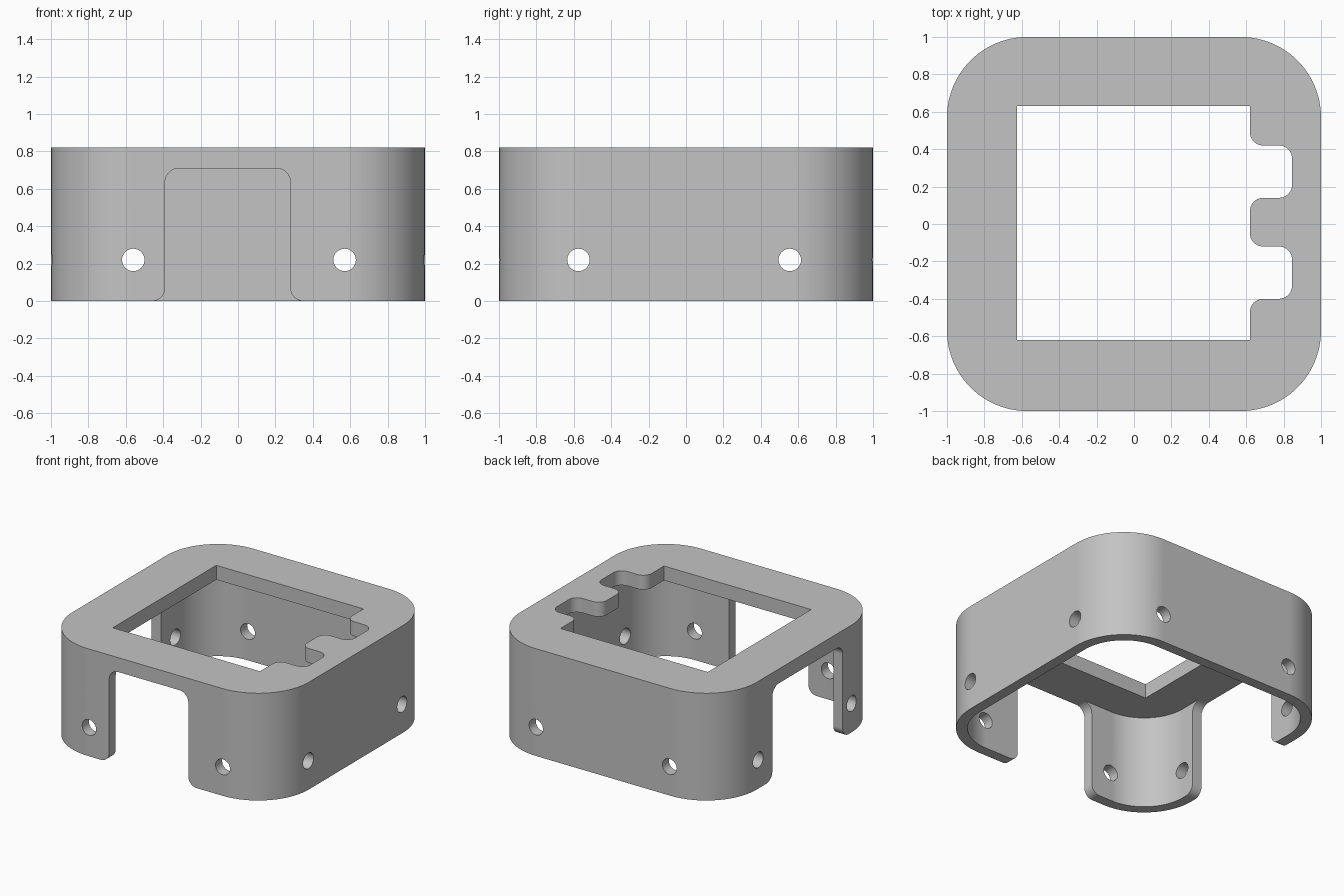
import bpy, bmesh, math
from mathutils import Vector

cube = bpy.data.objects.get("Cube")
if cube:
    bpy.data.objects.remove(cube, do_unlink=True)

HEIGHT, CEILING, CORNER, WALL = 0.82, 0.71, 0.43, 0.08

grey = bpy.data.materials.new("plain grey")
grey.use_nodes = True
grey.diffuse_color = (0.55, 0.55, 0.55, 1)
grey.node_tree.nodes["Principled BSDF"].inputs["Base Color"].default_value = grey.diffuse_color


def fillet(corners, steps=10):
    """Round each right-angled corner (x, y, radius) of an outline."""
    out = []
    for i, (x, y, r) in enumerate(corners):
        p = Vector((x, y))
        if r == 0:
            out.append(p)
            continue
        d1 = (Vector(corners[i - 1][:2]) - p).normalized()
        d2 = (Vector(corners[(i + 1) % len(corners)][:2]) - p).normalized()
        centre = p + r * (d1 + d2)
        for k in range(steps + 1):
            t = math.pi / 2 * k / steps
            out.append(centre - r * (d2 * math.cos(t) + d1 * math.sin(t)))
    return [p for i, p in enumerate(out) if (p - out[i - 1]).length > 1e-5]


def rounded_square(half, r):
    return fillet([(-half, -half, r), (half, -half, r), (half, half, r), (-half, half, r)], 24)


def circle(cx, cy, r, sides=32):
    return [Vector((cx + r * math.cos(math.tau * k / sides), cy + r * math.sin(math.tau * k / sides)))
            for k in range(sides)]


def prism(name, outline, lo, hi, axis="z"):
    """Extrude an outline along one axis."""
    place = {"z": lambda p, h: (p.x, p.y, h),
             "y": lambda p, h: (p.x, h, p.y),
             "x": lambda p, h: (h, p.x, p.y)}[axis]
    bm = bmesh.new()
    ends = [[bm.verts.new(place(p, h)) for p in outline] for h in (lo, hi)]
    for ring in ends:
        bm.faces.new(ring)
    n = len(outline)
    for i in range(n):
        j = (i + 1) % n
        bm.faces.new((ends[0][i], ends[0][j], ends[1][j], ends[1][i]))
    bmesh.ops.recalc_face_normals(bm, faces=bm.faces)
    mesh = bpy.data.meshes.new(name)
    bm.to_mesh(mesh)
    bm.free()
    mesh.materials.append(grey)
    obj = bpy.data.objects.new(name, mesh)
    bpy.context.collection.objects.link(obj)
    return obj


def doorway(a, b, r=0.075, flare=0.07):
    """Opening with rounded top corners and a flared foot."""
    return fillet([(a - flare, -0.2, 0), (a - flare, 0, 0), (a, 0, flare), (a, CEILING, r),
                   (b, CEILING, r), (b, 0, flare), (b + flare, 0, 0), (b + flare, -0.2, 0)])


# Outer block
housing = prism("housing", rounded_square(1, CORNER), 0, HEIGHT)

# Hollow underside
cutters = [prism("cavity_cutter", rounded_square(1 - WALL, CORNER - WALL), -0.2, CEILING)]

# Square top window with two rounded notches on one side
left, right, deep, r = -0.625, 0.62, 0.845, 0.07
window = [(left, -0.62, 0), (right, -0.62, 0)]
for low, high in ((-0.40, -0.12), (0.14, 0.42)):
    window += [(right, low, r), (deep, low, r), (deep, high, r), (right, high, r)]
window += [(right, 0.63, 0), (left, 0.63, 0)]
cutters.append(prism("window_cutter", fillet(window), 0.5, 1))

# Open doorways in the front and one side wall
cutters.append(prism("front_doorway_cutter", doorway(-0.39, 0.28), -1.2, -0.8, "y"))
cutters.append(prism("side_doorway_cutter", doorway(-0.465, 0.385), -1.2, -0.8, "x"))

# Screw holes through opposite walls
for axis, positions in (("y", (-0.56, 0.57)), ("x", (-0.575, 0.555))):
    for p in positions:
        cutters.append(prism("screw_hole_cutter", circle(p, 0.22, 0.06), -1.2, 1.2, axis))

bpy.ops.object.select_all(action="DESELECT")
bpy.context.view_layer.objects.active = housing
housing.select_set(True)
for cutter in cutters:
    cutter.hide_render = True
    cut = housing.modifiers.new("cut", "BOOLEAN")
    cut.operation = "DIFFERENCE"
    cut.solver = "EXACT"
    cut.object = cutter
    bpy.ops.object.modifier_apply(modifier=cut.name)
    bpy.data.objects.remove(cutter, do_unlink=True)

# Smooth rounded walls with crisp rims
bpy.ops.object.shade_smooth_by_angle(angle=math.radians(30))
weighted = housing.modifiers.new("weighted_normals", "WEIGHTED_NORMAL")
weighted.keep_sharp = True
